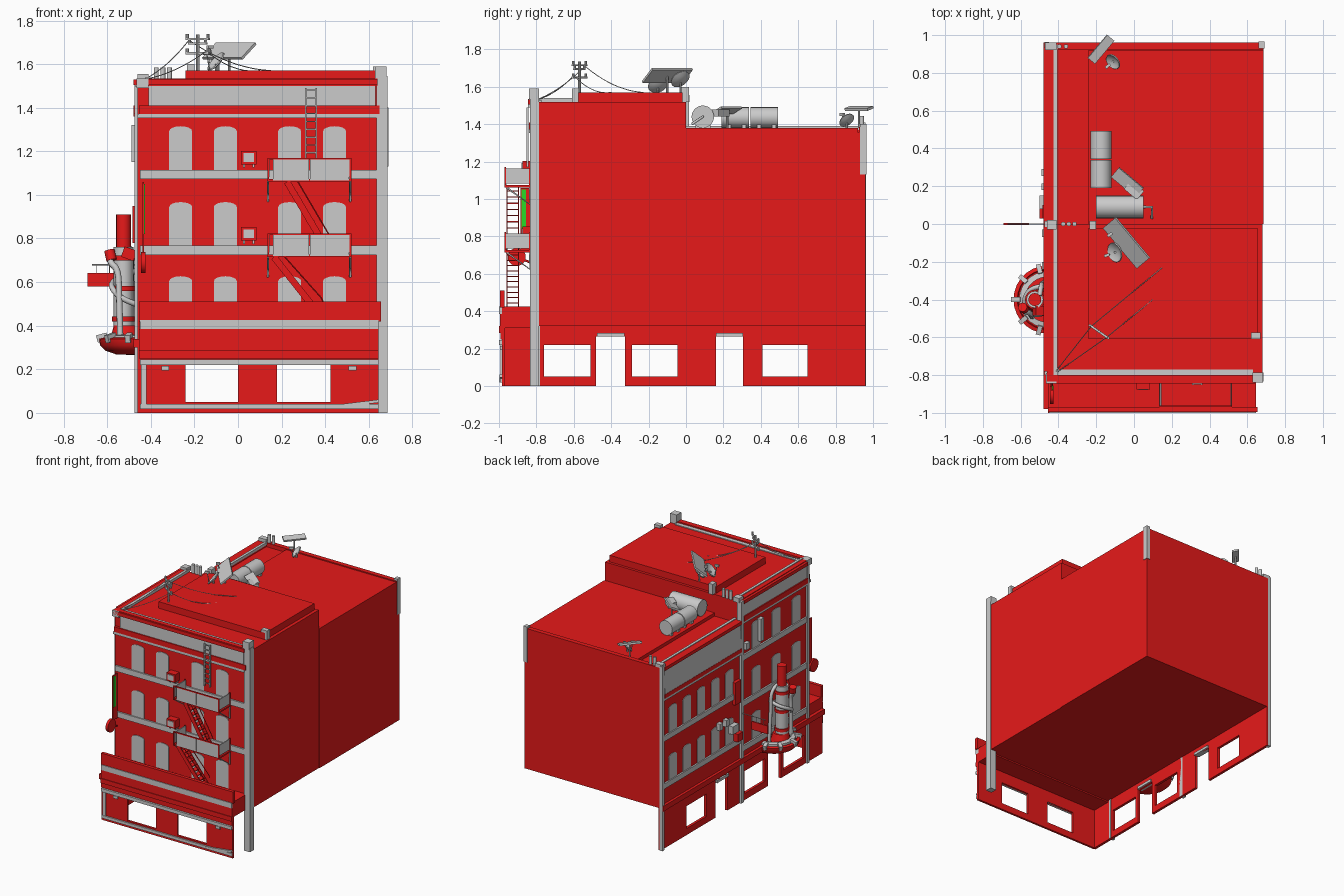
import bpy, bmesh, math
from mathutils import Vector, Matrix

def mat(name, c):
    m = bpy.data.materials.new(name)
    m.diffuse_color = (*c, 1)
    return m
RED = mat("red", (0.8, 0.01, 0.01))
GREEN = mat("green", (0.02, 0.7, 0.02))

def finish(name, bm, m=None, smooth=False):
    bmesh.ops.recalc_face_normals(bm, faces=bm.faces)
    me = bpy.data.meshes.new(name)
    bm.to_mesh(me); bm.free()
    o = bpy.data.objects.new(name, me)
    bpy.context.collection.objects.link(o)
    if m: me.materials.append(m)
    if smooth:
        bpy.context.view_layer.objects.active = o
        o.select_set(True)
        bpy.ops.object.shade_smooth_by_angle(angle=math.radians(40))
        o.select_set(False)
    return o

def boxes(name, items, m=None):
    """Each item: x0, x1, y0, y1, z0, z1."""
    bm = bmesh.new()
    for x0, x1, y0, y1, z0, z1 in items:
        bmesh.ops.create_cube(bm, size=1, matrix=Matrix.Translation(((x0+x1)/2, (y0+y1)/2, (z0+z1)/2))
                              @ Matrix.Diagonal((x1-x0, y1-y0, z1-z0, 1)))
    return finish(name, bm, m)

def slab(name, c, size, rot, m=None):
    o = boxes(name, [(-size[0]/2, size[0]/2, -size[1]/2, size[1]/2, -size[2]/2, size[2]/2)], m)
    o.location = c
    o.rotation_euler = [math.radians(a) for a in rot]
    return o

def rod(name, a, b, r, m=None, n=16, r2=None):
    a, b = Vector(a), Vector(b); d = b - a
    bm = bmesh.new()
    bmesh.ops.create_cone(bm, cap_ends=True, segments=n, radius1=r, radius2=r if r2 is None else r2, depth=d.length,
        matrix=Matrix.Translation((a+b)/2) @ d.to_track_quat('Z', 'Y').to_matrix().to_4x4())
    return finish(name, bm, m, n > 8)

def pipe(name, pts, r, m=None, kind='POLY'):
    cu = bpy.data.curves.new(name, 'CURVE')
    cu.dimensions = '3D'; cu.bevel_depth = r; cu.bevel_resolution = 2; cu.use_fill_caps = True
    s = cu.splines.new(kind); s.points.add(len(pts)-1)
    for p, q in zip(s.points, pts): p.co = (*q, 1)
    if kind == 'NURBS': s.order_u = 3; s.use_endpoint_u = True
    o = bpy.data.objects.new(name, cu)
    if m: cu.materials.append(m)
    bpy.context.collection.objects.link(o)

def lathe(name, prof, m, mw, a0=0, a1=360, n=16):
    bm = bmesh.new()
    rings = [[bm.verts.new((r*math.cos(t), r*math.sin(t), z)) for r, z in prof]
             for t in (math.radians(a0+(a1-a0)*i/n) for i in range(n+1))]
    for A, B in zip(rings, rings[1:]):
        for k in range(len(prof)-1): bm.faces.new((A[k], B[k], B[k+1], A[k+1]))
    bmesh.ops.remove_doubles(bm, verts=bm.verts, dist=1e-5)
    bm.transform(mw)
    return finish(name, bm, m, True)

def window(name, u, z0, z1, left, w=0.105):
    """Arched pane on the front or left facade."""
    h = w/2
    pts = [(-h, z0), (h, z0)] + [(h*math.cos(t), z1-0.022+0.022*math.sin(t)) for t in [math.pi*i/8 for i in range(9)]]
    bm = bmesh.new()
    P = (lambda p: (-0.464, u+p[0], p[1])) if left else (lambda p: (u+p[0], -0.824, p[1]))
    f = bm.faces.new([bm.verts.new(P(p)) for p in pts])
    r = bmesh.ops.extrude_face_region(bm, geom=[f])
    bmesh.ops.translate(bm, verts=[v for v in r['geom'] if isinstance(v, bmesh.types.BMVert)],
                        vec=(0.006, 0, 0) if left else (0, 0.006, 0))
    finish(name, bm)

def pierced(name, a0, a1, top, holes, make):
    """Wall from a0 to a1 with rectangular openings."""
    parts, a = [], a0
    for h0, h1, z0, z1 in holes:
        parts += [make(a, h0, 0, top), make(h0, h1, z1, top)]
        if z0 > 0: parts.append(make(h0, h1, 0, z0))
        a = h1
    boxes(name, parts + [make(a, a1, 0, top)], RED)

# main masses, ground floor open at right and back
boxes("front_block", [(-.46, .68, -.82, 0, .32, 1.52)], RED)
boxes("rear_block", [(-.46, .685, 0, .96, .32, 1.355)], RED)
boxes("front_roof_slab", [(-.24, .655, -.61, -.02, 1.52, 1.57)], RED)
boxes("rear_roof_slab", [(-.24, .685, .0, .92, 1.35, 1.38)], RED)
boxes("parapets", [(-.46, -.41, 0, .96, 1.35, 1.385), (-.46, .685, .925, .96, 1.35, 1.385),
      (-.46, -.42, -.83, 0, 1.5, 1.535), (-.46, .64, -.835, -.8, 1.5, 1.535)], RED)
boxes("parapet_copings", [(-.425, -.405, -.8, .95, 1.37, 1.39), (-.425, -.405, -.8, 0, 1.52, 1.54),
      (-.41, .63, -.8, -.77, 1.515, 1.526)])
pierced("left_ground_wall", -.98, .96, .33, [(-.76, -.51, .05, .22), (-.48, -.325, 0, .265), (-.29, -.045, .05, .22),
        (.16, .305, 0, .265), (.41, .65, .05, .22)], lambda a, b, z, t: (-.46, -.44, a, b, z, t))
pierced("front_ground_wall", -.45, .645, .33, [(-.24, 0, .05, .22), (.18, .425, .05, .22)],
        lambda a, b, z, t: (a, b, -.985, -.968, z, t))
boxes("door_lintels", [(-.475, -.43, -.475, -.33, .265, .285), (-.475, -.43, .16, .305, .265, .285)])
boxes("door_lamps", [(-.475, -.44, y, y+.015, .29, .315) for y in (.19, .27)], RED)
# storefront ledge and mouldings
boxes("ledge", [(-.455, .645, -.985, -.815, .31, .425), (-.455, .655, -.995, -.97, .42, .51),
      (-.455, .645, -.992, -.97, .25, .285), (-.455, .645, -1.0, -.97, .285, .32), (-.455, .645, -.995, -.97, .32, .385)], RED)
boxes("storefront_trim", [(-.45, .645, -1.0, -.97, .385, .425), (-.45, .645, -1.0, -.97, .22, .245),
      (-.45, .645, -.995, -.97, .018, .04), (-.445, -.42, -.992, -.97, .04, .22),
      (-.352, -.317, -.995, -.97, .195, .215), (.508, .543, -.995, -.97, .195, .215)])
slab("skirting_ramp", (.53, -.99, .04), (.23, .012, .014), (0, -7, 0))
# corner posts
boxes("posts", [(.635, .685, -.835, -.785, 0, 1.545), (.628, .682, -.84, -.785, 1.535, 1.59), (.62, .67, -.61, -.575, 1.52, 1.59),
      (.66, .69, .93, .965, 1.13, 1.4), (-.475, -.45, .935, .963, 0, 1.4), (-.475, -.44, -.015, .015, 0, 1.53),
      (-.475, -.435, -.8, -.78, 0, 1.5), (-.465, -.41, -.845, -.79, 1.49, 1.535), (-.47, -.41, .92, .96, 1.37, 1.41),
      (-.46, -.41, -.03, .02, 1.52, 1.555)])
# belts and cornices
boxes("front_belts", [(-.45, .635, -.832, -.81, z, z+.042) for z in (1.072, .725)] +
      [(-.46, .64, -.84, -.81, 1.353, 1.372), (-.41, .63, -.832, -.81, 1.41, 1.505)])
boxes("front_cornice_frames", [(-.455, .65, -.84, -.81, 1.372, 1.41), (-.455, .64, -.845, -.81, 1.505, 1.532)], RED)
boxes("left_belts", [(-.472, -.45, -.78, -.015, z, z+.042) for z in (1.072, .725, .385)] +
      [(-.472, -.45, -.78, -.015, 1.41, 1.505), (-.475, -.45, -.78, -.015, 1.353, 1.372)] +
      [(-.472, -.45, .015, .935, z, z+.04) for z in (.82, .46)] + [(-.475, -.45, .015, .935, 1.13, 1.15)])
boxes("left_cornice_frames", [(-.48, -.45, -.78, -.015, 1.372, 1.41), (-.48, -.45, -.78, -.015, 1.505, 1.53),
      (-.48, -.45, .015, .935, 1.15, 1.18), (-.48, -.45, .015, .935, 1.36, 1.385), (-.48, -.45, -.98, .96, .3, .34)], RED)
slab("rear_sloped_cornice", (-.465, .475, 1.27), (.016, .92, .18), (0, 4, 0))
# windows
for z0, z1 in ((1.115, 1.315), (.765, .967), (.43, .627)):
    for x in (-.263, -.058, .237, .443): window("front_window", x, z0, z1, False)
    for y in (-.66, -.42, -.18): window("left_window", y, z0, z1, True)
for z0, z1 in ((.86, 1.06), (.5, .69)):
    for i in range(5): window("rear_left_window", .14+.17*i, z0, z1, True, .095)
# fire escape balconies, stairs and ladder
for z in (1.062, .715):
    boxes("balcony_frame", [(.135, .52, -.965, -.825, z, z+.012)] +
          [(x, x+.008, y, y+.008, z, z+.105) for x in (.135, .512) for y in (-.97, -.84)] +
          [(.135, .52, -.97, -.962, z+.1, z+.108)], RED)
    boxes("balcony_panels", [(.16, .325, -.968, -.96, z+.005, z+.103), (.33, .51, -.968, -.96, z+.005, z+.103),
          (.138, .145, -.965, -.83, z+.02, z+.1), (.51, .517, -.965, -.83, z+.02, z+.1)])
    for x in (.137, .515):
        pipe("balcony_brace", [(x, -.96, z), (x, -.835, z-.09), (x, -.835, z)], .005)
for a, b in (((.225, 1.06), (.42, .73)), ((.165, .715), (.39, .43))):
    dx, dz = b[0]-a[0], b[1]-a[1]
    ang = math.degrees(math.atan2(-dz, dx)); L = math.hypot(dx, dz)
    for y in (-.958, -.895):
        slab("stair_stringer", ((a[0]+b[0])/2, y, (a[1]+b[1])/2), (L, .006, .03), (0, ang, 0), RED)
        pipe("stair_handrail", [(a[0]+.05, y, a[1]), (b[0]-.01, y, b[1]+.1), (b[0], y, b[1]+.08)], .003, RED)
    boxes("stair_treads", [(a[0]+dx*t-.018, a[0]+dx*t+.018, -.958, -.895, a[1]+dz*t-.003, a[1]+dz*t+.003)
          for t in [(i+.5)/10 for i in range(10)]], RED)
boxes("roof_ladder", [(x, x+.007, -.852, -.842, 1.17, 1.49) for x in (.308, .355)] +
      [(.308, .362, -.85, -.844, 1.19+.036*i, 1.196+.036*i) for i in range(9)])
# air conditioners on brackets
for z in (1.14, .79):
    boxes("ac_unit", [(.013, .085, -.875, -.825, z, z+.062)], RED)
    boxes("ac_front", [(.025, .073, -.88, -.87, z+.012, z+.052)])
    boxes("ac_brackets", [(x, x+.01, -.86, -.82, z-.015, z) for x in (.022, .066)])
boxes("left_ac_units", [(-.49, -.455, .255, .29, .66, .71), (-.49, -.455, .18, .215, .66, .71), (-.488, -.455, -.07, -.03, 1.15, 1.2),
      (-.488, -.455, -.24, -.2, 1.15, 1.32), (-.5, -.455, .08, .15, .58, .64)])
boxes("left_meter_boxes", [(-.485, -.455, .03, .1, .78, .95), (-.5, -.455, .03, .09, .5, .56)], RED)
# corner sign with disc lamp
boxes("corner_sign", [(-.437, -.431, -.885, -.83, .72, 1.06)], RED)
boxes("corner_sign_face", [(-.431, -.427, -.88, -.855, .82, 1.05)], GREEN)
rod("disc_lamp", (-.445, -.905, .69), (-.425, -.905, .69), .048, RED, 20)
pipe("lamp_arm", [(-.435, -.905, .69), (-.435, -.83, .66)], .006, RED)
# hanging sign
boxes("hanging_sign", [(-.69, -.555, -.005, .005, .58, .642)], RED)
pipe("sign_bracket", [(-.46, 0, .68), (-.67, 0, .68)], .003)
for x in (-.65, -.59): pipe("sign_hanger", [(x, 0, .68), (x, 0, .64)], .002)
# half-round bay with pipe stack
bay = Matrix.Translation((-.458, -.4, 0))
lathe("bay_basin", [(0, .265), (.1, .268), (.15, .285), (.175, .31), (.18, .34), (.16, .345), (.155, .32), (0, .32)], RED, bay, 90, 270, 14)
lathe("bay_rim", [(.12, .32), (.15, .32), (.15, .355), (.12, .36), (.12, .32)], None, bay, 90, 270, 14)
for t in (105, 140, 180, 220, 255):
    c, s = math.cos(math.radians(t)), math.sin(math.radians(t))
    slab("bay_bracket", (-.458+.165*c, -.4+.165*s, .345), (.05, .025, .035), (0, 15, t))
rod("stack_base", (-.515, -.4, .32), (-.515, -.4, .4), .075, RED, 16, .055)
rod("stack", (-.525, -.4, .35), (-.525, -.4, .76), .045)
rod("stack_top", (-.525, -.4, .74), (-.525, -.4, .91), .034, RED)
for z in (.42, .56, .7): rod("stack_band", (-.525, -.4, z), (-.525, -.4, z+.022), .052, RED)
pipe("bent_pipe_low", [(-.47, -.47, .5), (-.53, -.49, .52), (-.58, -.45, .57), (-.58, -.38, .6), (-.53, -.33, .63), (-.47, -.33, .65)], .013, None, 'NURBS')
pipe("bent_pipe_high", [(-.54, -.49, .34), (-.545, -.48, .55), (-.55, -.47, .66), (-.59, -.46, .69), (-.59, -.44, .73)], .015, None, 'NURBS')
pipe("bent_pipe_back", [(-.48, -.31, .34), (-.49, -.32, .6), (-.49, -.32, .74), (-.5, -.38, .76)], .013, None, 'NURBS')
rod("pipe_cap", (-.58, -.45, .7), (-.59, -.44, .745), .024, RED)
slab("stack_valve", (-.5, -.46, .73), (.06, .05, .05), (0, 20, 0), RED)
# utility pole and wires
pole = Vector((-.185, -.57, 0))
rod("utility_pole", pole + Vector((0, 0, 1.52)), pole + Vector((0, 0, 1.735)), .008, None, 8)
for z, w in ((1.715, .13), (1.695, .1), (1.65, .13)):
    slab("pole_crossarm", pole + Vector((0, 0, z)), (w, .012, .01), (0, 0, -35))
    for k in (-.45, .45):
        d = Vector((math.cos(math.radians(35)), -math.sin(math.radians(35)), 0)) * k * w
        rod("insulator", pole + d + Vector((0, 0, z)), pole + d + Vector((0, 0, z+.022)), .007, None, 8)
def wire(a, b, sag=.03):
    a, b = Vector(a), Vector(b)
    pipe("wire", [a.lerp(b, i/10) - Vector((0, 0, sag*4*(i/10)*(1-i/10))) for i in range(11)], .0022)
for sx, sy, z in ((-.04, .03, 1.71), (.04, -.03, 1.66)):
    p = (pole.x+sx, pole.y+sy, z)
    wire((-.43, -.8, 1.53), p, .02)
    wire(p, (.15, -.23, 1.57) if sx < 0 else (.1, -.4, 1.57))
# chimney pots
for x, y, z in ((-.375, 0, 1.52), (-.345, 0, 1.52), (-.315, 0, 1.52), (-.395, .94, 1.38), (-.36, .94, 1.38)):
    rod("chimney_pot", (x, y, z), (x, y, z+.065), .012, None, 10)
# water tanks
rod("cross_tank", (-.2, .09, 1.44), (.05, .09, 1.44), .06, None, 24)
for y in (.19, .345): rod("long_tank", (-.175, y, 1.436), (-.175, y+.148, 1.436), .055, None, 24)
boxes("tank_feet", [(x, x+.02, .05, .13, 1.37, 1.4) for x in (-.17, 0)] + [(-.215, -.135, y, y+.02, 1.37, 1.4) for y in (.22, .3, .38, .46)])
pipe("tank_outlet", [(.05, .09, 1.44), (.095, .09, 1.44), (.095, .03, 1.4)], .007)
boxes("roof_vent", [(-.235, -.2, -.03, .015, 1.52, 1.6)])
# roof panels and dishes
def panel(c, size, yaw, tilt, base):
    slab("roof_panel", c, size, (tilt, 0, yaw))
    rod("panel_mast", (c[0], c[1], base), c, .006, None, 8)
panel((-.04, -.1, 1.66), (.28, .11, .012), -50, 40, 1.57)
panel((-.035, .22, 1.475), (.17, .07, .012), -40, 25, 1.38)
panel((-.175, .925, 1.485), (.16, .05, .014), 50, 15, 1.38)
slab("panel_box", (.0, .18, 1.46), (.09, .06, .04), (0, 0, -40))
def dish(c, r, yaw, base):
    M = Matrix.Translation(c) @ Matrix.Rotation(math.radians(yaw), 4, 'Z') @ Matrix.Rotation(math.radians(50), 4, 'Y')
    lathe("dish", [(0, -r*.3), (r*.6, -r*.18), (r, 0), (r*.95, .006), (r*.55, -r*.12), (0, -r*.22)], None, M, n=20)
    pipe("dish_feed", [M @ Vector((r*.9, 0, 0)), M @ Vector((0, 0, r*1.1))], .003)
    slab("dish_receiver", M @ Vector((0, 0, r*1.1)), (.03, .015, .015), (0, 0, yaw))
    rod("dish_mast", (c[0], c[1], base), (c[0], c[1], c[2]-.01), .006, None, 8)
dish((-.1, -.15, 1.61), .055, 200, 1.57)
dish((-.09, -.03, 1.64), .055, 215, 1.56)
dish((-.11, .86, 1.42), .045, 220, 1.38)
